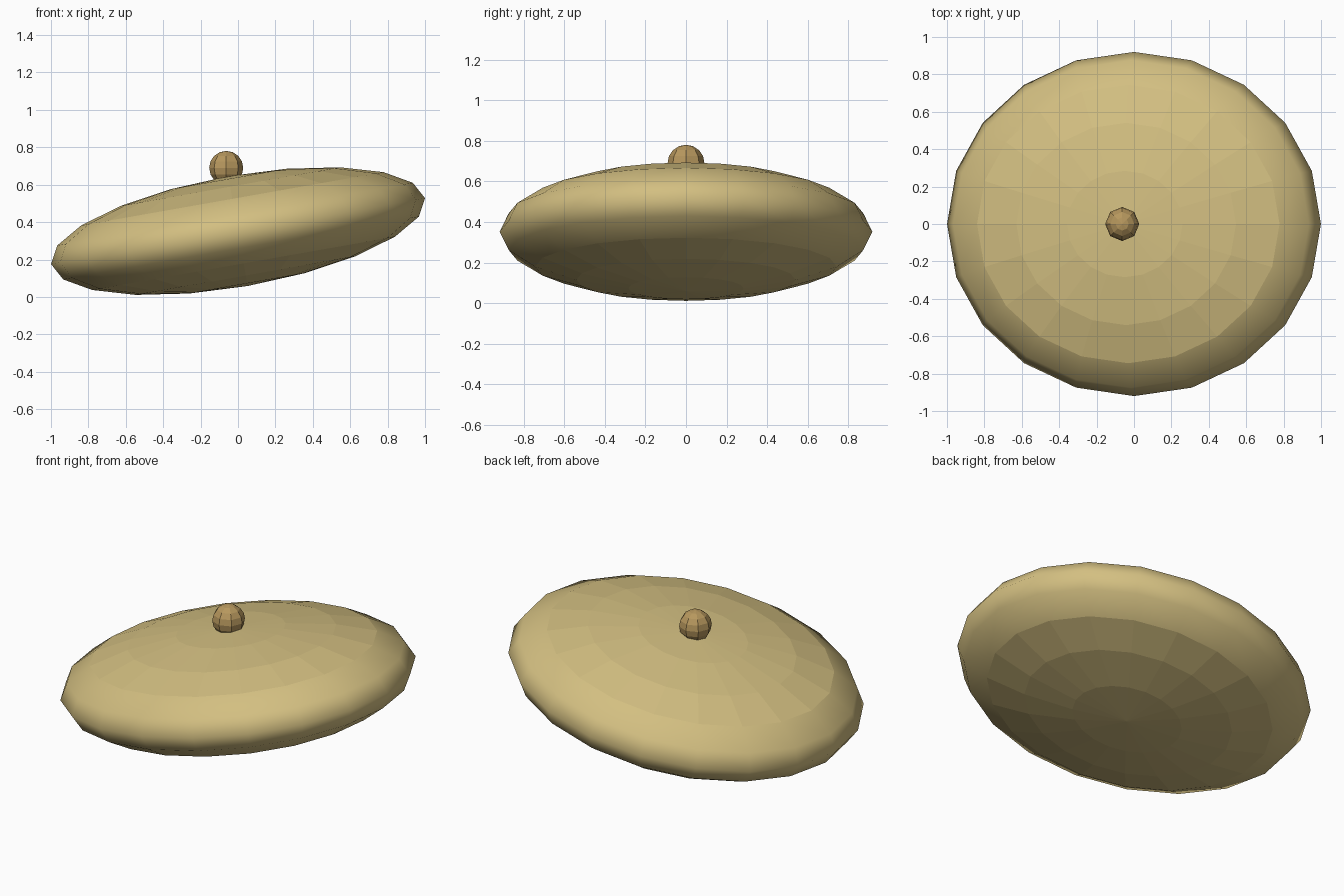
import bpy
from math import radians
from mathutils import Matrix, Vector

cube = bpy.data.objects.get("Cube")
if cube:
    bpy.data.objects.remove(cube, do_unlink=True)


def material(name, rgb):
    mat = bpy.data.materials.new(name)
    mat.use_nodes = True
    mat.diffuse_color = (*rgb, 1)
    mat.node_tree.nodes["Principled BSDF"].inputs["Base Color"].default_value = (*rgb, 1)
    return mat


def ellipsoid(name, segments, rings, centre, radii, tilt, mat):
    bpy.ops.mesh.primitive_uv_sphere_add(segments=segments, ring_count=rings, radius=1)
    obj = bpy.context.object
    obj.name = obj.data.name = name
    obj.data.materials.append(mat)
    scale = Matrix.Diagonal((*radii, 1))
    # The unit shape decides which faces are smooth: the rim band only
    for face in obj.data.polygons:
        face.use_smooth = abs(face.center.z) < 0.6
    obj.data.transform(Matrix.Translation(Vector(centre))
                       @ Matrix.Rotation(radians(tilt), 4, "Y") @ scale)
    return obj


brass = material("pale brass", (0.65, 0.52, 0.22))
bronze = material("warm bronze", (0.47, 0.31, 0.11))

# Tilted cymbal-like disc with faceted faces and a rounded rim
ellipsoid("disc", 20, 10, (0, 0, 0.352), (1.015, 0.92, 0.298), -10, brass)

# Small faceted ball resting on top
knob = ellipsoid("knob", 8, 8, (-0.063, 0, 0.69), (0.091, 0.091, 0.091), 0, bronze)
for face in knob.data.polygons:
    face.use_smooth = False
